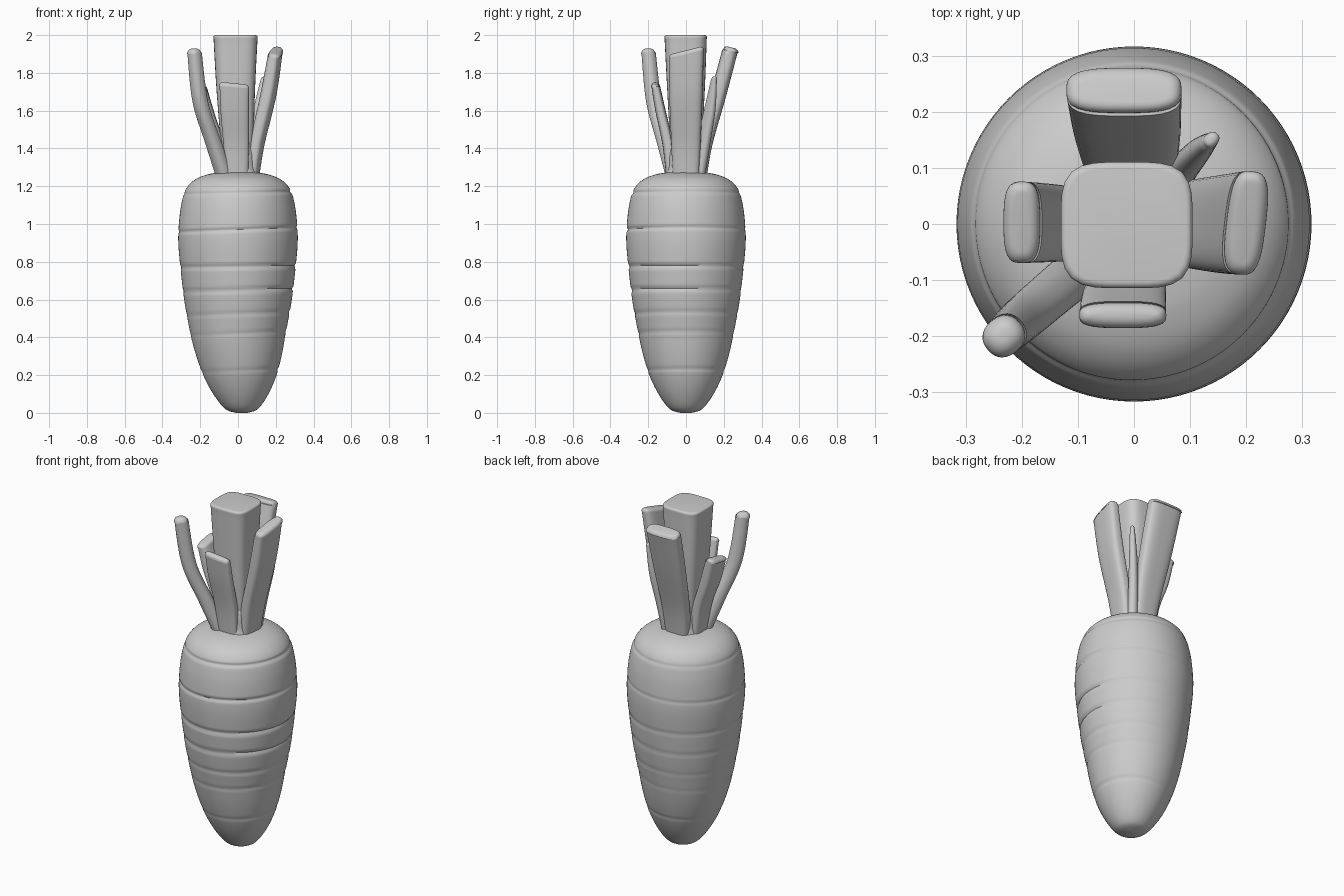
import bpy, bmesh
from math import sin, cos, pi, exp, radians
from mathutils import Vector

cube = bpy.data.objects.get("Cube")
if cube:
    bpy.data.objects.remove(cube, do_unlink=True)

grey = bpy.data.materials.new("plain grey")
grey.use_nodes = True
grey.diffuse_color = (0.6, 0.6, 0.6, 1)
grey.node_tree.nodes["Principled BSDF"].inputs["Base Color"].default_value = (0.6, 0.6, 0.6, 1)


def spline(points, t):
    """Smooth curve through tuples of equal length, t from 0 to 1."""
    last = len(points) - 1
    i = min(int(t * last), last - 1)
    f = t * last - i
    p = [Vector(points[min(max(k, 0), last)]) for k in range(i - 1, i + 3)]
    return (p[1] * 2 + (p[2] - p[0]) * f
            + (p[0] * 2 - p[1] * 5 + p[2] * 4 - p[3]) * f ** 2
            + (p[1] * 3 - p[0] - p[2] * 3 + p[3]) * f ** 3) * 0.5


def skin(name, rings):
    """Join closed rings of points into a capped smooth surface."""
    bm = bmesh.new()
    loops = [[bm.verts.new(p) for p in ring] for ring in rings]
    n = len(loops[0])
    for low, high in zip(loops, loops[1:]):
        for i in range(n):
            j = (i + 1) % n
            bm.faces.new((low[i], low[j], high[j], high[i]))
    bm.faces.new(loops[0][::-1])
    bm.faces.new(loops[-1])
    bmesh.ops.recalc_face_normals(bm, faces=bm.faces)
    mesh = bpy.data.meshes.new(name)
    bm.to_mesh(mesh)
    bm.free()
    mesh.materials.append(grey)
    obj = bpy.data.objects.new(name, mesh)
    bpy.context.collection.objects.link(obj)
    bpy.ops.object.select_all(action='DESELECT')
    obj.select_set(True)
    bpy.context.view_layer.objects.active = obj
    bpy.ops.object.shade_smooth_by_angle(angle=radians(50))
    return obj


# Root: (radius, height) outline with shallow tilted grooves
outline = [(0.03, 0), (0.085, 0.02), (0.14, 0.09), (0.19, 0.19), (0.228, 0.31),
           (0.258, 0.45), (0.285, 0.6), (0.305, 0.77), (0.316, 0.9), (0.313, 1.0),
           (0.301, 1.1), (0.278, 1.18), (0.235, 1.23), (0.17, 1.26), (0.09, 1.275)]
# (height, depth, tilt, side where the groove is deepest)
grooves = [(1.165, 0.007, 0.006, -0.8), (0.97, 0.008, 0.012, -1.2), (0.775, 0.01, 0.004, -1.0),
           (0.65, 0.009, 0.008, -0.9), (0.525, 0.005, 0.01, -0.6), (0.42, 0.004, 0.012, -0.7),
           (0.225, 0.004, 0.008, 0.2)]
STEPS, SIDES = 190, 96
rings = []
for s in range(STEPS + 1):
    radius, z = spline(outline, s / STEPS)
    ring = []
    for k in range(SIDES):
        a = 2 * pi * k / SIDES
        r = radius
        for height, depth, tilt, side in grooves:
            d = (z - height - tilt * cos(a)) / 0.009
            r -= depth * (0.65 + 0.35 * cos(a - side)) * exp(-d * d)
        lean = 0.02 * max(0, 1 - z / 0.4)
        ring.append((r * cos(a) + lean, r * sin(a), z))
    rings.append(ring)
skin("root", rings)


def stalk(name, stations, turn=0, tilt=(0, 0), square=3.2, bevel=0.02):
    """Loft of rounded rectangles; stations are (x, y, z, width, depth)."""
    rings, n, steps = [], 40, 24
    samples = [(spline(stations, s / steps), 1) for s in range(steps + 1)]
    top = samples.pop()[0]
    # Rounded end
    for q in range(7):
        a = q * pi / 12
        cap = top.copy()
        cap[2] += bevel * (sin(a) - 1)
        cap[3] -= 2 * bevel * (1 - cos(a))
        cap[4] -= 2 * bevel * (1 - cos(a))
        samples.append((cap, 1))
    base_z = stations[0][2]
    for (x, y, z, w, d), _ in samples:
        rise = ((z - base_z) / (top[2] - base_z)) ** 3
        ring = []
        for k in range(n):
            a = 2 * pi * k / n
            c, s = cos(a), sin(a)
            m = (abs(c) ** square + abs(s) ** square) ** (-1 / square)
            u, v = c * m * w / 2, s * m * d / 2
            px, py = u * cos(turn) - v * sin(turn), u * sin(turn) + v * cos(turn)
            ring.append((x + px, y + py, z + rise * (tilt[0] * px + tilt[1] * py)))
        rings.append(ring)
    return skin(name, rings)


# Bunched foot of the leaves
stalk("stalk_base", [(0, 0, 1.24, 0.23, 0.23), (0, 0, 1.3, 0.2, 0.2),
                     (0, 0, 1.38, 0.19, 0.19), (0, 0, 1.45, 0.14, 0.14)], square=2.5)

# Cut leaf stalks around the thick middle one
stalk("middle_stalk", [(0, 0, 1.25, 0.14, 0.14), (-0.005, 0, 1.45, 0.175, 0.17),
                       (-0.012, 0, 1.72, 0.205, 0.2), (-0.013, -0.002, 2.0, 0.235, 0.225)],
      square=4, bevel=0.012)
stalk("back_stalk", [(0, 0.07, 1.25, 0.14, 0.08), (-0.005, 0.1, 1.42, 0.16, 0.08),
                     (-0.012, 0.17, 1.68, 0.19, 0.085), (-0.018, 0.238, 1.935, 0.205, 0.08)],
      tilt=(0, -0.25))
stalk("left_stalk", [(0.075, 0, 1.25, 0.07, 0.14), (0.1, 0, 1.42, 0.075, 0.155),
                     (0.16, 0, 1.68, 0.08, 0.175), (0.2, 0.002, 1.92, 0.07, 0.185)],
      turn=-0.12, tilt=(0, 0.25))
stalk("front_stalk", [(-0.005, -0.075, 1.25, 0.12, 0.06), (-0.01, -0.095, 1.42, 0.135, 0.06),
                      (-0.018, -0.135, 1.6, 0.15, 0.055), (-0.02, -0.163, 1.745, 0.155, 0.045)],
      tilt=(-0.1, 0))
stalk("right_stalk", [(-0.075, 0, 1.25, 0.07, 0.12), (-0.105, 0, 1.42, 0.07, 0.13),
                      (-0.16, 0.002, 1.58, 0.075, 0.14), (-0.2, 0.003, 1.73, 0.065, 0.145)],
      tilt=(0, 0.2))
stalk("front_right_stalk", [(-0.07, -0.06, 1.25, 0.09, 0.09), (-0.13, -0.11, 1.43, 0.085, 0.085),
                            (-0.2, -0.17, 1.65, 0.08, 0.08), (-0.232, -0.2, 1.93, 0.075, 0.07)],
      turn=radians(40), square=2.3, bevel=0.03)
stalk("back_left_sprig", [(0.06, 0.06, 1.25, 0.09, 0.06), (0.08, 0.09, 1.42, 0.085, 0.055),
                          (0.11, 0.125, 1.6, 0.07, 0.045), (0.138, 0.15, 1.78, 0.03, 0.024)],
      turn=radians(45), square=2.3, bevel=0.01)
